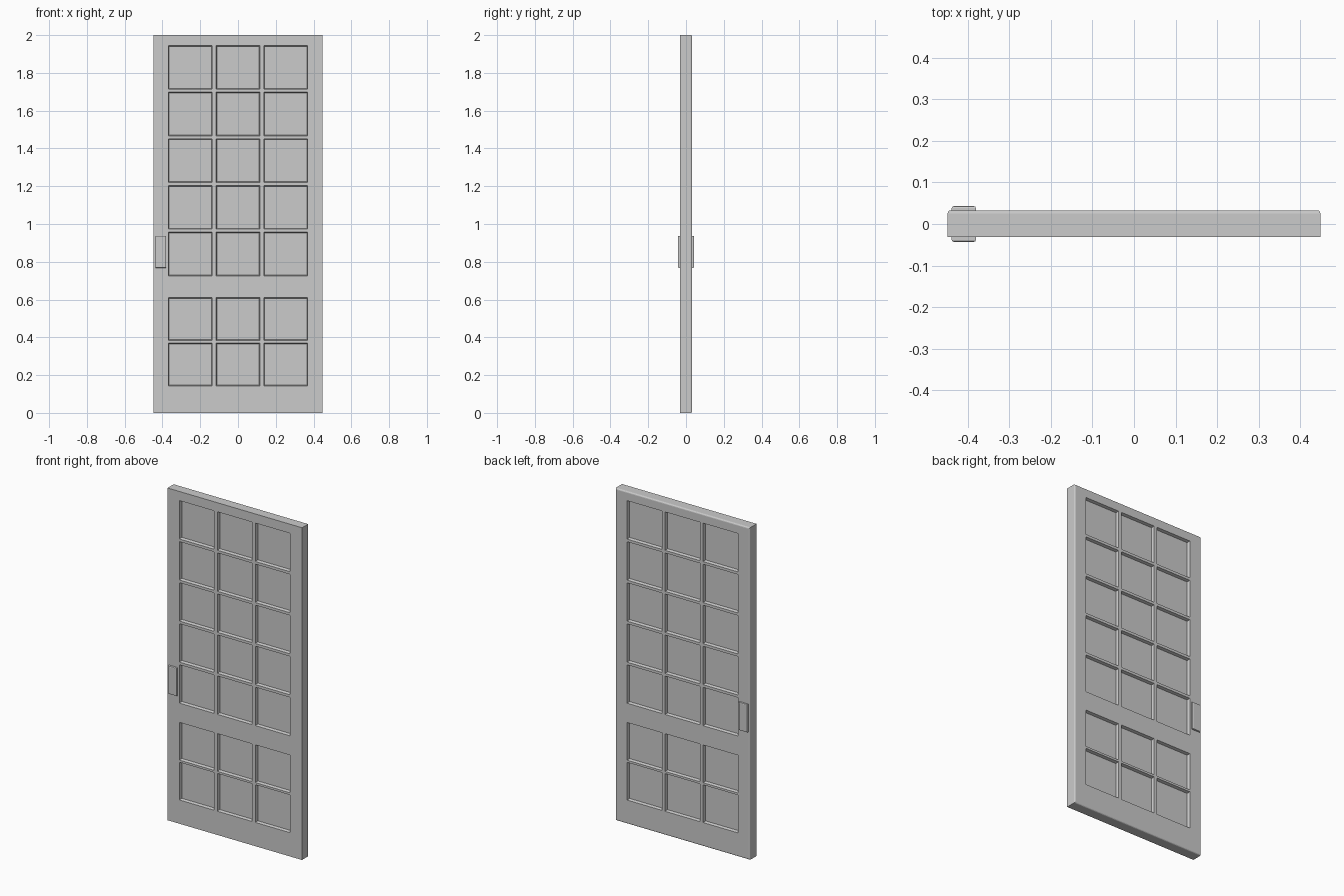
import bpy
import bmesh
from mathutils import Vector

if "Cube" in bpy.data.objects:
    bpy.data.objects.remove(bpy.data.objects["Cube"], do_unlink=True)

# One grey finish for everything
grey = bpy.data.materials.new("plain_grey")
grey.use_nodes = True
colour = (0.6, 0.6, 0.6, 1)
grey.diffuse_color = colour
grey.node_tree.nodes["Principled BSDF"].inputs["Base Color"].default_value = colour

# Pane openings: three columns, five upper rows and two lower rows
PANE = 0.232
columns = [(c - PANE / 2, c + PANE / 2) for c in (-0.253, 0, 0.253)]
rows = [(0.143 + 0.24 * i, 0.37 + 0.24 * i) for i in range(2)]
rows += [(0.726 + 0.247 * i, 0.957 + 0.247 * i) for i in range(5)]


def box(low, high):
    """Return a bmesh box spanning two corners."""
    low, high = Vector(low), Vector(high)
    bm = bmesh.new()
    bmesh.ops.create_cube(bm, size=1)
    for v in bm.verts:
        v.co = (low + high) / 2 + v.co * (high - low)
    return bm


def bevel(bm, rule, width, segments):
    edges = [e for e in bm.edges if rule(e)]
    bmesh.ops.bevel(bm, geom=edges, offset=width, segments=segments,
                    profile=0.5, affect='EDGES')


def finish(bm, name):
    bm.normal_update()
    mesh = bpy.data.meshes.new(name)
    bm.to_mesh(mesh)
    bm.free()
    mesh.materials.append(grey)
    obj = bpy.data.objects.new(name, mesh)
    bpy.context.collection.objects.link(obj)
    return obj


def in_span(value, spans):
    return any(a < value < b for a, b in spans)


# Door slab, with its back rim rounded over
door = box((-0.448, -0.031, 0), (0.448, 0.033, 2))
bevel(door, lambda e: all(v.co.y > 0 for v in e.verts), 0.008, 3)

# Cut the slab along the pane borders
for axis, spans in ((Vector((1, 0, 0)), columns), (Vector((0, 0, 1)), rows)):
    for span in spans:
        for place in span:
            bmesh.ops.bisect_plane(door, geom=door.verts[:] + door.edges[:] + door.faces[:],
                                   plane_co=axis * place, plane_no=axis)

# Sink the panes on both sides, leaving sloped glazing bars
door.normal_update()
panes = []
for face in door.faces:
    middle = face.calc_center_median()
    if abs(face.normal.y) > 0.9 and in_span(middle.x, columns) and in_span(middle.z, rows):
        panes.append(face)
bmesh.ops.inset_individual(door, faces=panes, thickness=0.006, depth=-0.018)
finish(door, "door_panel")

# Pull plates on the front and back
for name, side in (("front_pull_plate", -1), ("back_pull_plate", 1)):
    inner, outer = sorted((side * 0.025, side * 0.043))
    plate = box((-0.438, inner, 0.768), (-0.38, outer, 0.937))
    bevel(plate, lambda e: all(v.co.y * side > 0.04 for v in e.verts), 0.005, 2)
    finish(plate, name)
